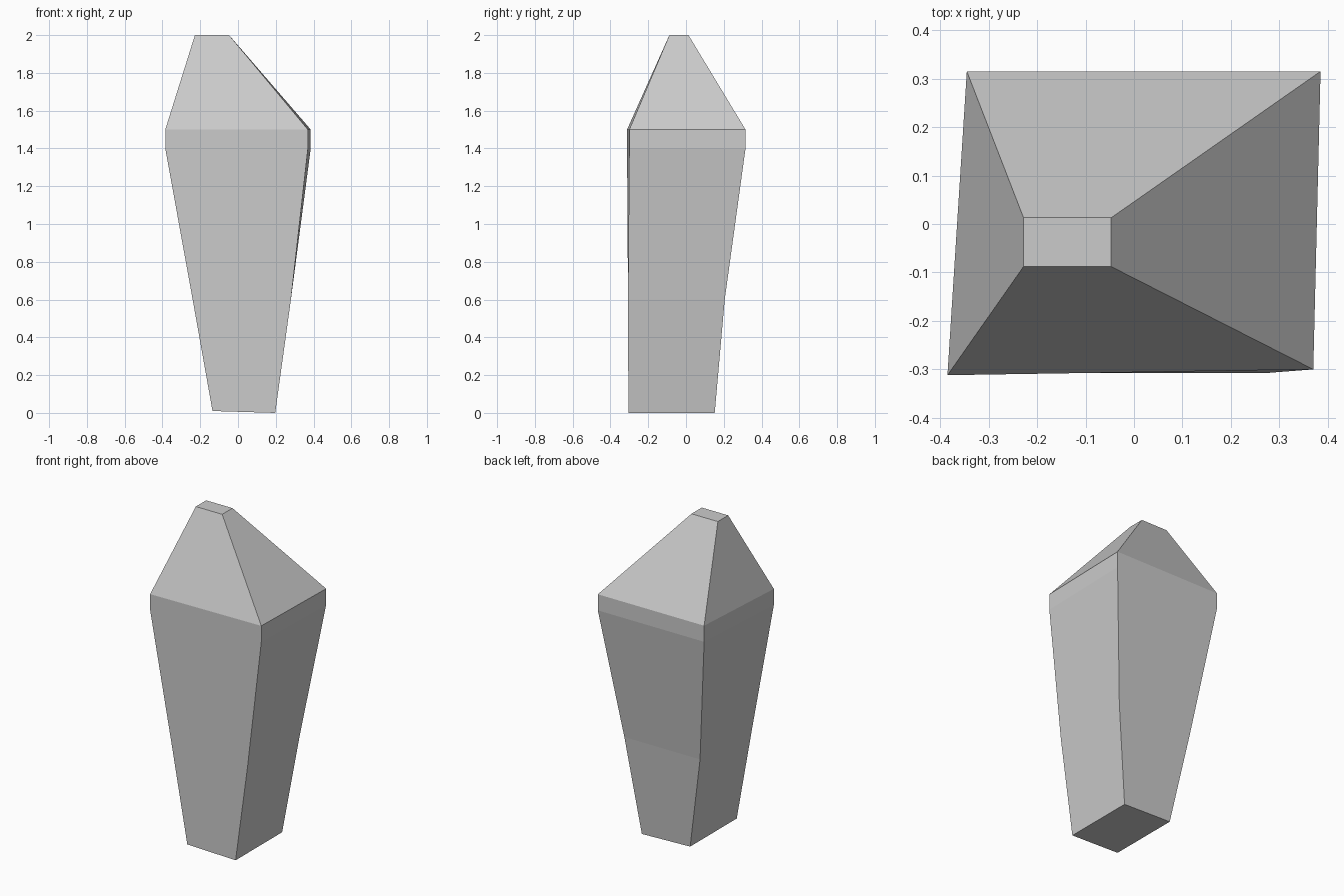
import bpy, bmesh

if "Cube" in bpy.data.objects:
    bpy.data.objects.remove(bpy.data.objects["Cube"])

# Four-cornered cross-sections, bottom to top
# corner order: front left, front right, back right, back left
rim = [(-0.385, -0.312), (0.37, -0.30), (0.385, 0.315), (-0.345, 0.315)]


def rect(x0, x1, y0, y1):
    return [(x0, y0), (x1, y0), (x1, y1), (x0, y1)]


sections = [
    (0.0, rect(-0.135, 0.197, -0.305, 0.152)),   # foot
    (0.6, rect(-0.24, 0.28, -0.307, 0.205)),     # slight bend
    (1.4, rim),                                  # band bottom
    (1.5, rim),                                  # band top
    (2.0, rect(-0.228, -0.047, -0.088, 0.013)),  # tip
]

bm = bmesh.new()
rings = [[bm.verts.new((x, y, z)) for x, y in pts] for z, pts in sections]

# Foot leans slightly upward on the left
rings[0][0].co.z = rings[0][3].co.z = 0.01

# Side walls and end caps
for low, high in zip(rings, rings[1:]):
    for i in range(4):
        j = (i + 1) % 4
        bm.faces.new((low[i], low[j], high[j], high[i]))
bm.faces.new(rings[0][::-1])
bm.faces.new(rings[-1])
bmesh.ops.recalc_face_normals(bm, faces=bm.faces)

mesh = bpy.data.meshes.new("crystal_shard")
bm.to_mesh(mesh)
bm.free()
shard = bpy.data.objects.new("crystal_shard", mesh)
bpy.context.collection.objects.link(shard)
